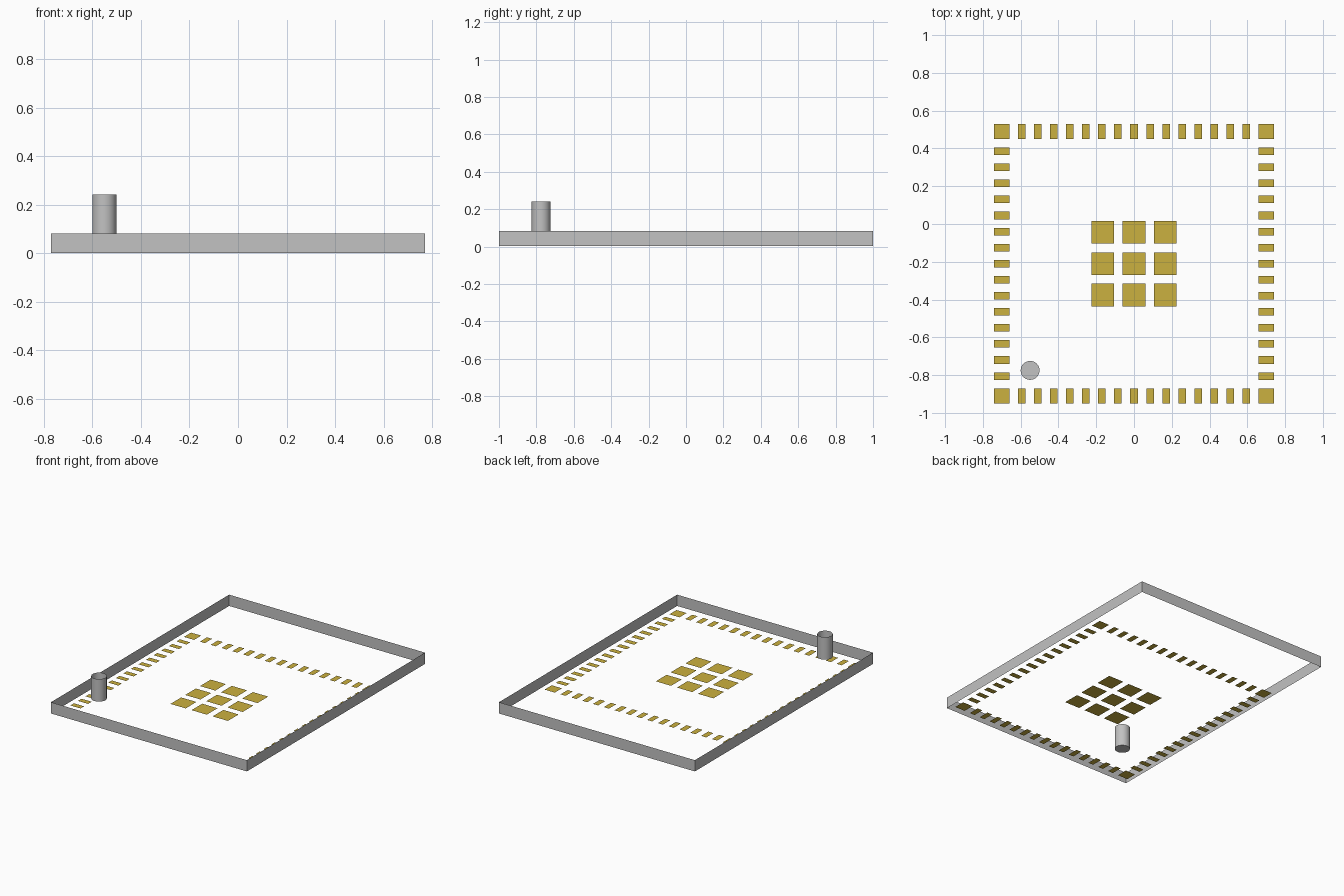
import bpy, bmesh, math
from mathutils import Matrix, Vector

cube = bpy.data.objects.get("Cube")
if cube:
    bpy.data.objects.remove(cube, do_unlink=True)


def material(name, rgb):
    m = bpy.data.materials.new(name)
    m.use_nodes = True
    m.diffuse_color = (*rgb, 1)
    m.node_tree.nodes["Principled BSDF"].inputs["Base Color"].default_value = (*rgb, 1)
    return m


grey = material("grey metal", (0.54, 0.54, 0.54))
gold = material("gold plating", (0.60, 0.44, 0.05))


def finish(bm, name, mat):
    mesh = bpy.data.meshes.new(name)
    bm.to_mesh(mesh)
    bm.free()
    mesh.materials.append(mat)
    obj = bpy.data.objects.new(name, mesh)
    bpy.context.collection.objects.link(obj)
    return obj


def pads(name, rects):
    """Flat contact pads: (centre x, centre y, width, depth)."""
    bm = bmesh.new()
    for x, y, w, d in rects:
        place = Matrix.Translation((x, y, 0)) @ Matrix.Diagonal((w, d, 1, 1))
        bmesh.ops.create_grid(bm, x_segments=1, y_segments=1, size=0.5, matrix=place)
    return finish(bm, name, gold)


def extrude_wall(bm, edges, height):
    """Raise a sheet wall from a loop of edges."""
    geom = bmesh.ops.extrude_edge_only(bm, edges=edges)["geom"]
    verts = [g for g in geom if isinstance(g, bmesh.types.BMVert)]
    bmesh.ops.translate(bm, verts=verts, vec=(0, 0, height))


# Outer frame: four sheet walls, open above and below
bm = bmesh.new()
corners = [bm.verts.new((0.77 * sx, sy, 0.002))
           for sx, sy in ((-1, -1), (1, -1), (1, 1), (-1, 1))]
loop = [bm.edges.new((corners[i], corners[(i + 1) % 4])) for i in range(4)]
extrude_wall(bm, loop, 0.08)
bmesh.ops.recalc_face_normals(bm, faces=bm.faces)
for f in bm.faces:  # walls face outward
    if f.normal.dot(f.calc_center_median()) < 0:
        f.normal_flip()
finish(bm, "outer_frame", grey)

# Round post: cup with a closed base and an open top
bm = bmesh.new()
bmesh.ops.create_circle(bm, cap_ends=True, segments=40, radius=0.05,
                        matrix=Matrix.Translation((-0.55, -0.775, 0.082)))
extrude_wall(bm, bm.edges[:], 0.16)
axis = Vector((-0.55, -0.775, 0.09))
for f in bm.faces:  # outside faces outward, base faces down
    if f.normal.dot(f.calc_center_median() - axis) < 0:
        f.normal_flip()
post = finish(bm, "round_post", grey)
bpy.ops.object.select_all(action="DESELECT")
post.select_set(True)
bpy.context.view_layer.objects.active = post
bpy.ops.object.shade_smooth_by_angle(angle=math.radians(40))

# Contact pads around the edge, on a square ring
CY, HALF, PITCH = -0.21, 0.70, 0.085
steps = [i * PITCH for i in range(-7, 8)]
for name, s in (("front", -1), ("back", 1)):
    pads(name + "_pads", [(t, CY + s * HALF, 0.04, 0.08) for t in steps])
for name, s in (("right", -1), ("left", 1)):
    pads(name + "_pads", [(s * HALF, CY + t, 0.08, 0.04) for t in steps])
pads("corner_pads", [(sx * HALF, CY + sy * HALF, 0.08, 0.08)
                     for sx in (-1, 1) for sy in (-1, 1)])

# Central three by three ground pads
pads("centre_pads", [(i * 0.166, CY + j * 0.166, 0.12, 0.12)
                     for i in (-1, 0, 1) for j in (-1, 0, 1)])
